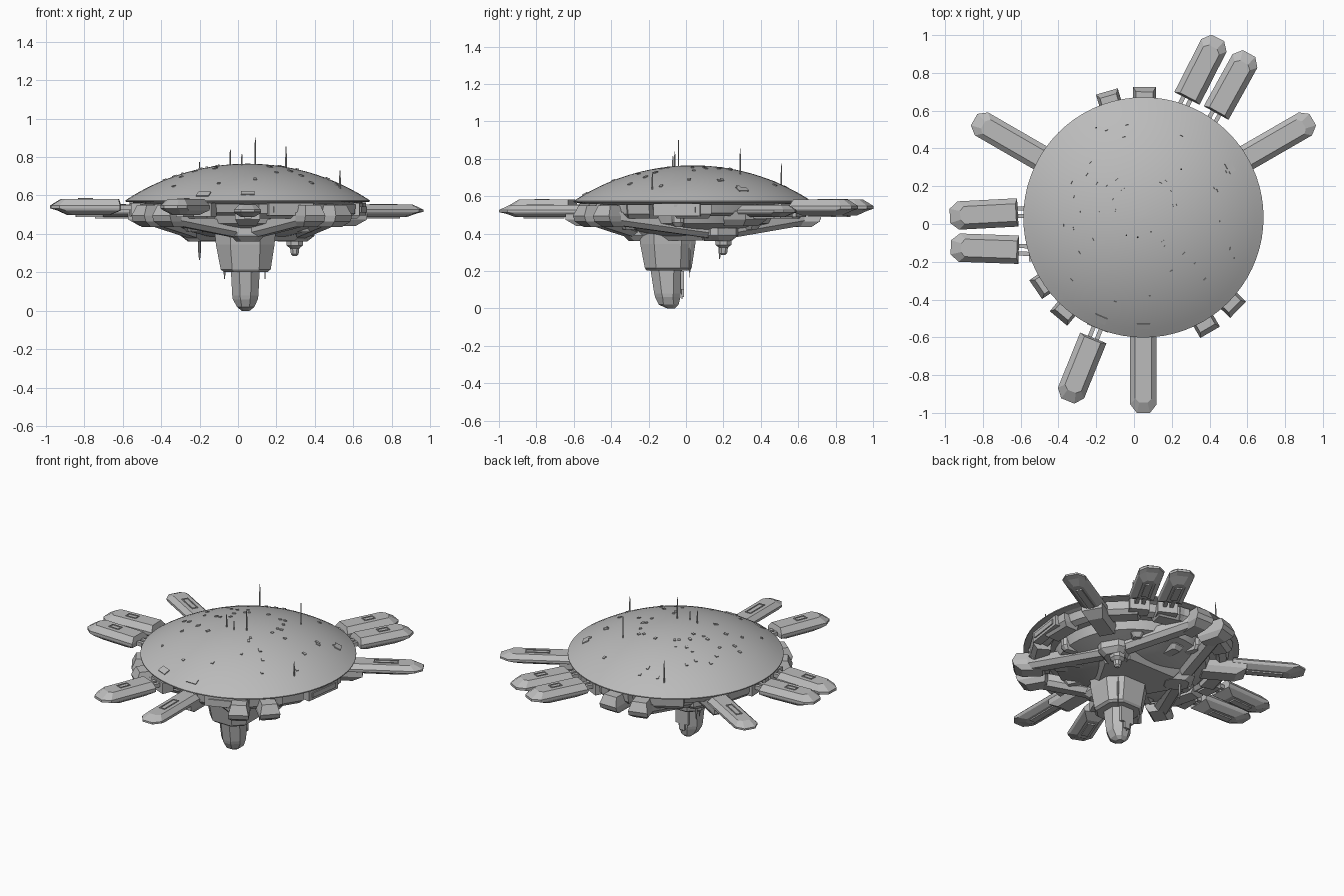
import bpy, bmesh, math, random
from mathutils import Vector, Matrix

if "Cube" in bpy.data.objects:
    bpy.data.objects.remove(bpy.data.objects["Cube"])

random.seed(7)
CX, CY = 0.05, 0.035          # centre of the saucer
grey = bpy.data.materials.new("hull grey")
grey.diffuse_color = (0.5, 0.5, 0.5, 1)
grey.use_nodes = True
grey.node_tree.nodes["Principled BSDF"].inputs["Base Color"].default_value = grey.diffuse_color


def finish(name, bm):
    bmesh.ops.recalc_face_normals(bm, faces=bm.faces)
    me = bpy.data.meshes.new(name)
    bm.to_mesh(me)
    bm.free()
    me.materials.append(grey)
    ob = bpy.data.objects.new(name, me)
    bpy.context.collection.objects.link(ob)
    return ob


def add_loft(bm, rings, m=Matrix()):
    rows = [[bm.verts.new(m @ Vector(p)) for p in r] for r in rings]
    n = len(rows[0])
    for a, b in zip(rows, rows[1:]):
        for i in range(n):
            j = (i + 1) % n
            bm.faces.new((a[i], a[j], b[j], b[i]))
    bm.faces.new(rows[0])
    bm.faces.new(rows[-1])


def rect(x0, x1, y0, y1, z, c=0.0):
    """Rectangle outline with corners cut by c."""
    if c == 0:
        return [(x0, y0, z), (x1, y0, z), (x1, y1, z), (x0, y1, z)]
    return [(x0 + c, y0, z), (x1 - c, y0, z), (x1, y0 + c, z), (x1, y1 - c, z),
            (x1 - c, y1, z), (x0 + c, y1, z), (x0, y1 - c, z), (x0, y0 + c, z)]


def add_box(bm, x0, x1, y0, y1, z0, z1, m=Matrix()):
    add_loft(bm, [rect(x0, x1, y0, y1, z0), rect(x0, x1, y0, y1, z1)], m)


def turn(x, y, deg, z=0):
    return Matrix.Translation((x, y, z)) @ Matrix.Rotation(math.radians(deg), 4, 'Z')


def radial(deg):
    return turn(CX, CY, deg)


def revolve(name, profile, seg=72):
    bm = bmesh.new()
    rings = [[(CX + r * math.cos(2 * math.pi * i / seg), CY + r * math.sin(2 * math.pi * i / seg), z)
              for i in range(seg)] for r, z in profile]
    add_loft(bm, rings)
    ob = finish(name, bm)
    bpy.ops.object.select_all(action='DESELECT')
    ob.select_set(True)
    bpy.context.view_layer.objects.active = ob
    bpy.ops.object.shade_smooth_by_angle(angle=math.radians(25))
    return ob


# Dome: spherical cap with a thin rim
R, RIM, TOP = 1.156, 0.636, 0.765


def dome_z(r):
    return TOP - R + math.sqrt(R * R - r * r)


revolve("dome", [(0.60, 0.562), (RIM, 0.568)] +
        [(RIM * k / 14, dome_z(RIM * k / 14)) for k in range(14, 0, -1)] + [(0.004, TOP)])

# Stepped underside of the saucer
revolve("lower_hull", [(0.61, 0.566), (0.575, 0.555), (0.56, 0.51), (0.52, 0.495), (0.50, 0.515),
                       (0.46, 0.51), (0.44, 0.455), (0.31, 0.415), (0.20, 0.385), (0.01, 0.38)])

# Rim wall blocks between the docking arms
bm = bmesh.new()
for s in range(3):
    for a in (0, 45, 75, 88):
        m = radial(s * 120 + a)
        add_loft(bm, [rect(0.49, 0.57, -0.085, 0.085, 0.48), rect(0.49, 0.595, -0.10, 0.10, 0.505),
                      rect(0.49, 0.60, -0.10, 0.10, 0.555)], m)
finish("rim_blocks", bm)

# Docking port panel on the empty berths
bm = bmesh.new()
for a in (352, 292):
    m = radial(a)
    add_box(bm, 0.55, 0.605, -0.125, 0.125, 0.495, 0.56, m)
    add_loft(bm, [rect(0.59, 0.612, -0.10, 0.10, 0.512), rect(0.59, 0.612, -0.10, 0.10, 0.542)], m)
finish("port_panels", bm)


# Docking pods: chamfered slabs with a tapering outer end
def pod(name, x, y, deg, length, w, z0, z1, slot):
    h, m = length / 2, turn(x, y, deg)

    def outline(inn, out, wid, z, cut):
        return [(-h + inn, -wid, z), (h - out - cut, -wid, z), (h - out, -wid * 0.5, z),
                (h - out, wid * 0.5, z), (h - out - cut, wid, z), (-h + inn, wid, z)]
    d = z1 - z0
    bm = bmesh.new()
    add_loft(bm, [outline(0.06, 0.09, w * 0.5, z0, 0.03), outline(0.0, 0.035, w * 0.95, z0 + d * 0.3, 0.04),
                  outline(0, 0, w, z0 + d * 0.42, 0.045), outline(0, 0.0, w, z0 + d * 0.6, 0.045),
                  outline(0.01, 0.055, w * 0.62, z1, 0.02)], m)
    # slot frame on top, ridge underneath
    for s in (-1, 1):
        add_box(bm, -slot, slot, s * 0.017 - 0.003, s * 0.017 + 0.003, z1 - 0.004, z1 + 0.004, m)
        add_box(bm, s * slot - 0.003, s * slot + 0.003, -0.02, 0.02, z1 - 0.004, z1 + 0.004, m)
    add_box(bm, -h + 0.09, h - 0.13, -w * 0.28, w * 0.28, z0 - 0.008, z0 + 0.01, m)
    finish(name, bm)


for i, a in enumerate((30, 150, 270)):
    q = radial(a) @ Vector((0.815, 0, 0))
    pod("long_pod_%d" % (i + 1), q.x, q.y, a, 0.44, 0.07, 0.488, 0.552, 0.07)
    bm = bmesh.new()
    add_loft(bm, [rect(0.42, 0.62, -0.045, 0.045, 0.44), rect(0.40, 0.68, -0.065, 0.065, 0.475),
                  rect(0.40, 0.68, -0.065, 0.065, 0.52)], radial(a))
    finish("long_pod_root_%d" % (i + 1), bm)

short = [(0.362, 0.825, 63), (0.522, 0.745, 61), (-0.795, 0.052, 183),
         (-0.79, -0.13, 178), (-0.283, -0.77, 248)]
for i, (x, y, a) in enumerate(short):
    pod("short_pod_%d" % (i + 1), x, y, a, 0.36, 0.075, 0.497, 0.582, 0.033)
    bm = bmesh.new()
    for s in (-1, 1):                       # twin struts and hull socket
        add_box(bm, -0.29, -0.15, s * 0.02 - 0.011, s * 0.02 + 0.011, 0.525, 0.55, turn(x, y, a))
    add_box(bm, -0.31, -0.235, -0.06, 0.06, 0.49, 0.56, turn(x, y, a))
    finish("short_pod_struts_%d" % (i + 1), bm)

# Underside truss: three hubs, each with two beams ending in rim nubs
hubs = [Vector((CX, CY, 0)) + 0.29 * Vector((math.cos(math.radians(a)), math.sin(math.radians(a)), 0))
        for a in (30, 150, 270)]
ends = [[(0.49, -0.395), (0.055, 0.64)], [(-0.12, 0.62), (-0.45, -0.30)], [(-0.345, -0.435), (0.36, -0.50)]]


def beam(bm, p, q, w, h):
    d = q - p
    side = Vector((-d.y, d.x, 0)).normalized()
    up = Vector((0, 0, 1))
    rings = [[c + side * w * a + up * h * b for a, b in
              ((-1, 1), (-1, 0), (-0.55, -0.6), (0.55, -0.6), (1, 0), (1, 1))] for c in (p, q)]
    add_loft(bm, rings)


bt, bn = bmesh.new(), bmesh.new()
for hub, pair in zip(hubs, ends):
    for x, y in pair:
        start = Vector((hub.x, hub.y, 0.395))
        stop = Vector((x, y, 0.475))
        beam(bt, start, stop, 0.05, 0.045)
        a = math.degrees(math.atan2(y - CY, x - CX))
        add_loft(bn, [rect(-0.09, 0.03, -0.04, 0.04, 0.435), rect(-0.10, 0.075, -0.06, 0.06, 0.465),
                      rect(-0.10, 0.085, -0.06, 0.06, 0.495), rect(-0.10, 0.06, -0.045, 0.045, 0.55)],
                 turn(x, y, a))
finish("truss_beams", bt)
finish("rim_nubs", bn)

# Hub blocks and central deck
bm = bmesh.new()
for a in (30, 150, 270):
    add_loft(bm, [rect(0.20, 0.34, -0.06, 0.06, 0.36, 0.03), rect(0.17, 0.37, -0.085, 0.085, 0.39, 0.03),
                  rect(0.17, 0.37, -0.085, 0.085, 0.43, 0.03)], radial(a))
deck = [[(CX + r * math.cos(math.radians(a)), CY + r * math.sin(math.radians(a)), z)
         for k in range(3) for a in (k * 120 + 12, k * 120 + 48)] for r, z in ((0.25, 0.362), (0.31, 0.42))]
add_loft(bm, deck)
finish("hub_deck", bm)

# Knob hanging from the back right hub
bm = bmesh.new()
kx, ky = 0.295, 0.2
add_loft(bm, [rect(kx - r, kx + r, ky - r, ky + r, z, r * 0.55) for r, z in
              ((0.01, 0.285), (0.02, 0.295), (0.024, 0.325), (0.042, 0.34), (0.045, 0.375))])
finish("sensor_knob", bm)

# Fairings and machinery on the underside
bm = bmesh.new()
for s in range(3):
    for a, r in ((55, 0.36), (80, 0.40), (95, 0.33), (110, 0.40)):
        w = random.uniform(0.03, 0.055)
        z = 0.40 + (r - 0.3) * 0.35
        add_loft(bm, [rect(r - 0.05, r + 0.05, -w * 0.6, w * 0.6, z, 0.01),
                      rect(r - 0.07, r + 0.07, -w, w, z + 0.025, 0.015),
                      rect(r - 0.07, r + 0.07, -w, w, z + 0.07, 0.015)], radial(s * 120 + a))
finish("underside_fairings", bm)

# Hanging tower: wide upper block, narrow lower block with blunt tip
bm = bmesh.new()
add_loft(bm, [rect(-0.075, 0.155, -0.21, 0.02, 0.203, 0.055), rect(-0.09, 0.17, -0.22, 0.03, 0.215, 0.06),
              rect(-0.115, 0.19, -0.245, 0.05, 0.345, 0.075), rect(-0.12, 0.195, -0.25, 0.055, 0.40, 0.08)])
finish("tower_upper", bm)
bm = bmesh.new()
add_loft(bm, [rect(0.02, 0.06, -0.10, -0.06, 0.0, 0.01), rect(-0.005, 0.085, -0.145, -0.04, 0.02, 0.025),
              rect(-0.027, 0.103, -0.165, -0.03, 0.06, 0.04), rect(-0.03, 0.106, -0.17, -0.028, 0.08, 0.04),
              rect(-0.037, 0.113, -0.19, -0.02, 0.21, 0.045)])
add_box(bm, -0.005, 0.085, -0.03, -0.012, 0.10, 0.20)
add_box(bm, 0.02, 0.06, -0.025, -0.012, 0.06, 0.14)
finish("tower_lower", bm)


# Aerials on the dome and below the hull
def rod(bm, x, y, z0, z1, r):
    add_loft(bm, [[(x + k * r * math.cos(t * math.pi / 3), y + k * r * math.sin(t * math.pi / 3), z)
                   for t in range(6)] for k, z in ((1, z0), (1, z0 + (z1 - z0) * 0.6), (0.4, z1))])


bm = bmesh.new()
for x, y, z in ((0.09, -0.04, 0.90), (0.25, 0.29, 0.855), (-0.04, -0.06, 0.84),
                (0.02, -0.07, 0.815), (-0.20, 0.51, 0.775), (0.53, -0.18, 0.73)):
    rod(bm, x, y, dome_z(math.hypot(x - CX, y - CY)) - 0.01, z, 0.0045)
finish("dome_aerials", bm)
bm = bmesh.new()
for x, y, z0, z1, r in ((-0.20, 0.18, 0.37, 0.265, 0.007), (0.14, 0.02, 0.36, 0.165, 0.005),
                        (-0.07, -0.04, 0.25, 0.165, 0.005), (0.04, -0.022, 0.2, 0.05, 0.006)):
    rod(bm, x, y, z0, z1, r)
finish("lower_aerials", bm)

# Small hatches scattered over the dome, larger ones near the berths
bm = bmesh.new()
spots = [(random.uniform(0.15, 0.56), random.uniform(0, 360), random.uniform(0.006, 0.013), 0.008)
         for _ in range(46)]
spots += [(0.575, 270, 0.016, 0.035), (0.585, 247, 0.02, 0.035), (0.53, 30, 0.02, 0.03)]
for r, a, u, v in spots:
    tilt = Matrix.Rotation(math.asin(r / R), 4, 'Y')
    add_box(bm, -u, u, -v, v, -0.008, 0.005, radial(a) @ Matrix.Translation((r, 0, dome_z(r))) @ tilt)
finish("dome_hatches", bm)
